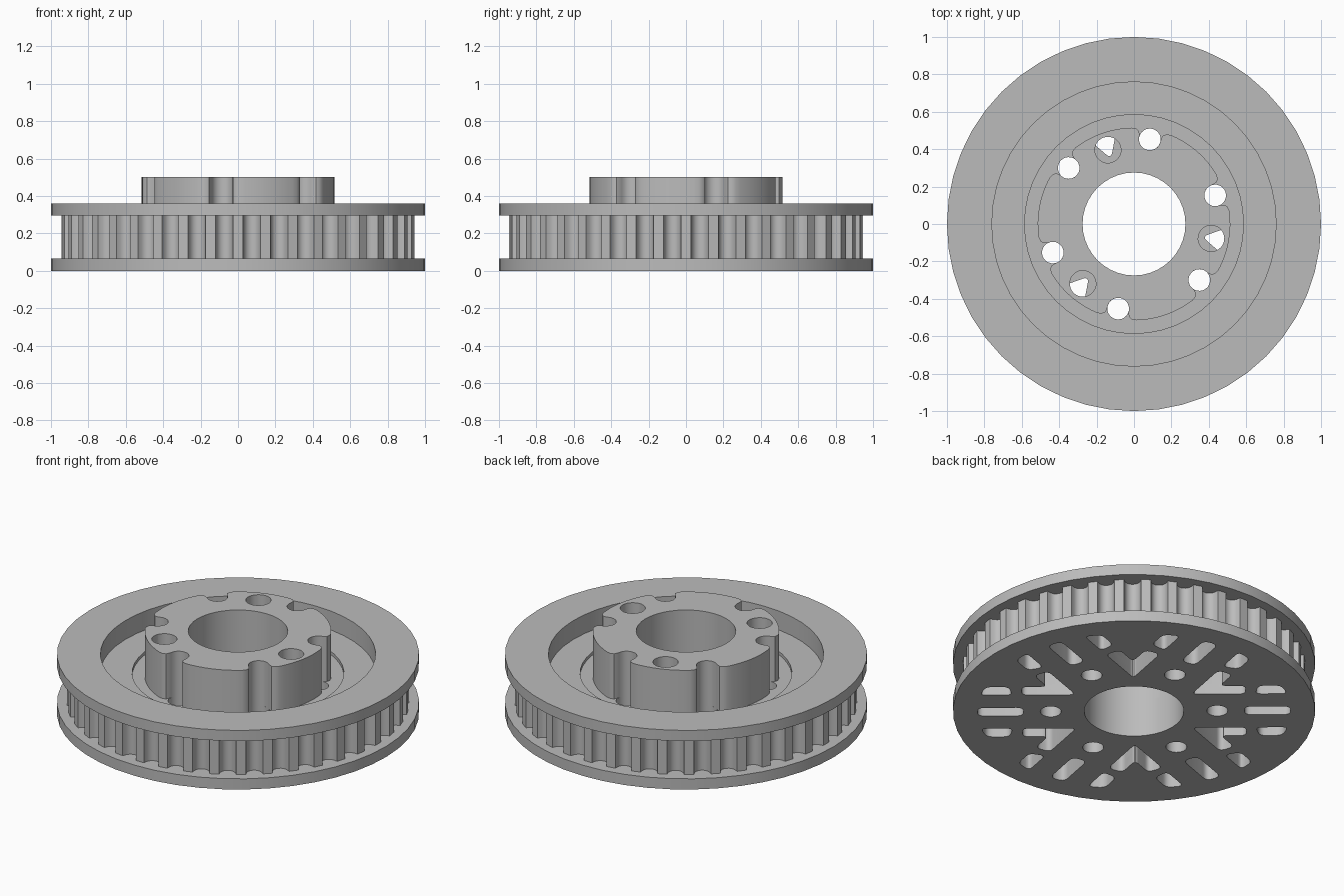
import bpy
import bmesh
from math import sin, cos, pi, radians
from mathutils import Vector, Matrix

if "Cube" in bpy.data.objects:
    bpy.data.objects.remove(bpy.data.objects["Cube"], do_unlink=True)

grey = bpy.data.materials.new("plain grey")
grey.use_nodes = True
grey.diffuse_color = (0.5, 0.5, 0.5, 1)
grey.node_tree.nodes["Principled BSDF"].inputs["Base Color"].default_value = (0.5, 0.5, 0.5, 1)

START = radians(19.4)      # direction of the first bolt hole
SIXTH = pi / 3
TEETH = 40
FLANGE, CORE_TOP, RIM_TOP, HUB_BASE, HUB_TOP = 0.065, 0.295, 0.36, 0.225, 0.5


def circle(r, n=40, x=0, y=0):
    return [Vector((x + r * cos(2 * pi * i / n), y + r * sin(2 * pi * i / n))) for i in range(n)]


def turned(pts, angle):
    rot = Matrix.Rotation(angle, 2)
    return [rot @ Vector(p) for p in pts]


def rounded(pts, r, steps=5):
    """Soften every corner of an outline."""
    pts = [Vector(p) for p in pts]
    out = []
    for i, p in enumerate(pts):
        a = p + (pts[i - 1] - p).normalized() * r
        b = p + (pts[(i + 1) % len(pts)] - p).normalized() * r
        for k in range(steps + 1):
            t = k / steps
            out.append(a * (1 - t) ** 2 + p * 2 * t * (1 - t) + b * t * t)
    return out


def prisms(name, parts):
    """One object from (outline, bottom, top) upright prisms."""
    bm = bmesh.new()
    for outline, z0, z1 in parts:
        face = bm.faces.new([bm.verts.new((p[0], p[1], z0)) for p in outline])
        top = bmesh.ops.extrude_face_region(bm, geom=[face])["geom"]
        bmesh.ops.translate(bm, vec=(0, 0, z1 - z0),
                            verts=[v for v in top if isinstance(v, bmesh.types.BMVert)])
    bmesh.ops.recalc_face_normals(bm, faces=bm.faces)
    mesh = bpy.data.meshes.new(name)
    bm.to_mesh(mesh)
    bm.free()
    ob = bpy.data.objects.new(name, mesh)
    bpy.context.collection.objects.link(ob)
    mesh.materials.append(grey)
    return ob


def finish(ob, cutters):
    """Cut the part and smooth its curved walls."""
    bpy.ops.object.select_all(action="DESELECT")
    bpy.context.view_layer.objects.active = ob
    ob.select_set(True)
    for c in cutters:
        m = ob.modifiers.new(c.name, "BOOLEAN")
        m.operation, m.solver, m.object = "DIFFERENCE", "EXACT", c
        bpy.ops.object.modifier_apply(modifier=m.name)
    bpy.ops.object.shade_smooth_by_angle(angle=radians(30))


# Toothed belt outline: flat lands with scooped grooves between
tooth_outline = []
step = 2 * pi / TEETH
for i in range(TEETH):
    tooth_outline += [Vector((0.945 * cos(a), 0.945 * sin(a)))
                      for a in (i * step - step * 0.18, i * step + step * 0.18)]
    for k in range(1, 8):
        t = k / 8
        a = i * step + step * (0.5 - 0.31 * cos(pi * t))
        r = 0.945 - 0.055 * sin(pi * t) ** 0.8
        tooth_outline.append(Vector((r * cos(a), r * sin(a))))

# Hub outline: six softened notches that open outward
half_notch = [(0.504, 0.105), (0.503, 0.082), (0.493, 0.065), (0.475, 0.059)]
scoop = [(0.46 - 0.058 * sin(pi * k / 10), 0.058 * cos(pi * k / 10)) for k in range(11)]
notch = [(x, -y) for x, y in half_notch] + scoop[::-1] + half_notch[::-1]
hub_outline = []
for i in range(6):
    a = START + i * SIXTH
    hub_outline += turned(notch, a)
    hub_outline += [Vector((0.515 * cos(a + radians(d)), 0.515 * sin(a + radians(d))))
                    for d in range(15, 46, 5)]

# Underside pockets: radial slots, side slots and chevrons, plus bolt holes
slot = rounded([(0.61, -0.045), (0.865, -0.045), (0.865, 0.045), (0.61, 0.045)], 0.04)
side = rounded([(0.67, 0.185), (0.85, 0.185), (0.815, 0.275), (0.69, 0.275)], 0.035)
chevron = rounded([(0.37, 0), (0.628, -0.149), (0.673, -0.071), (0.55, 0),
                   (0.673, 0.071), (0.628, 0.149)], 0.035)
pockets = []
for i in range(6):
    a = START + i * SIXTH
    mirrored = [(x, -y) for x, y in side[::-1]]
    for shape, turn in ((slot, a), (side, a), (mirrored, a), (chevron, a + SIXTH / 2)):
        pockets.append((turned(shape, turn), -0.1, 0.15))
    pockets.append((turned(circle(0.058, 24, 0.46), a), -0.1, 0.8))

pocket_cut = prisms("pocket_cutter", pockets)
bore_cut = prisms("bore_cutter", [(circle(0.275), -0.2, 0.9)])
recess_cut = prisms("recess_cutter", [(circle(0.76, 48), 0.245, 0.9)])
step_cut = prisms("step_cutter", [(circle(0.585, 48), HUB_BASE, 0.9)])
screw_cut = prisms("screw_hole_cutter", [
    (turned(circle(0.07, 24, 0.42), START + pi / 2 + i * 2 * SIXTH), 0.13, 0.9) for i in range(3)])

# The four bodies of the pulley
lower_flange = prisms("lower_flange", [(circle(1, 48), 0, FLANGE)])
finish(lower_flange, [bore_cut, pocket_cut])

toothed_core = prisms("toothed_core", [(tooth_outline, FLANGE, CORE_TOP)])
finish(toothed_core, [bore_cut, recess_cut, step_cut, pocket_cut, screw_cut])

upper_flange = prisms("upper_flange", [(circle(1, 48), CORE_TOP, RIM_TOP)])
finish(upper_flange, [recess_cut])

hub = prisms("notched_hub", [(hub_outline, HUB_BASE, HUB_TOP)])
finish(hub, [bore_cut, screw_cut])

for cutter in (pocket_cut, bore_cut, recess_cut, step_cut, screw_cut):
    bpy.data.objects.remove(cutter, do_unlink=True)
